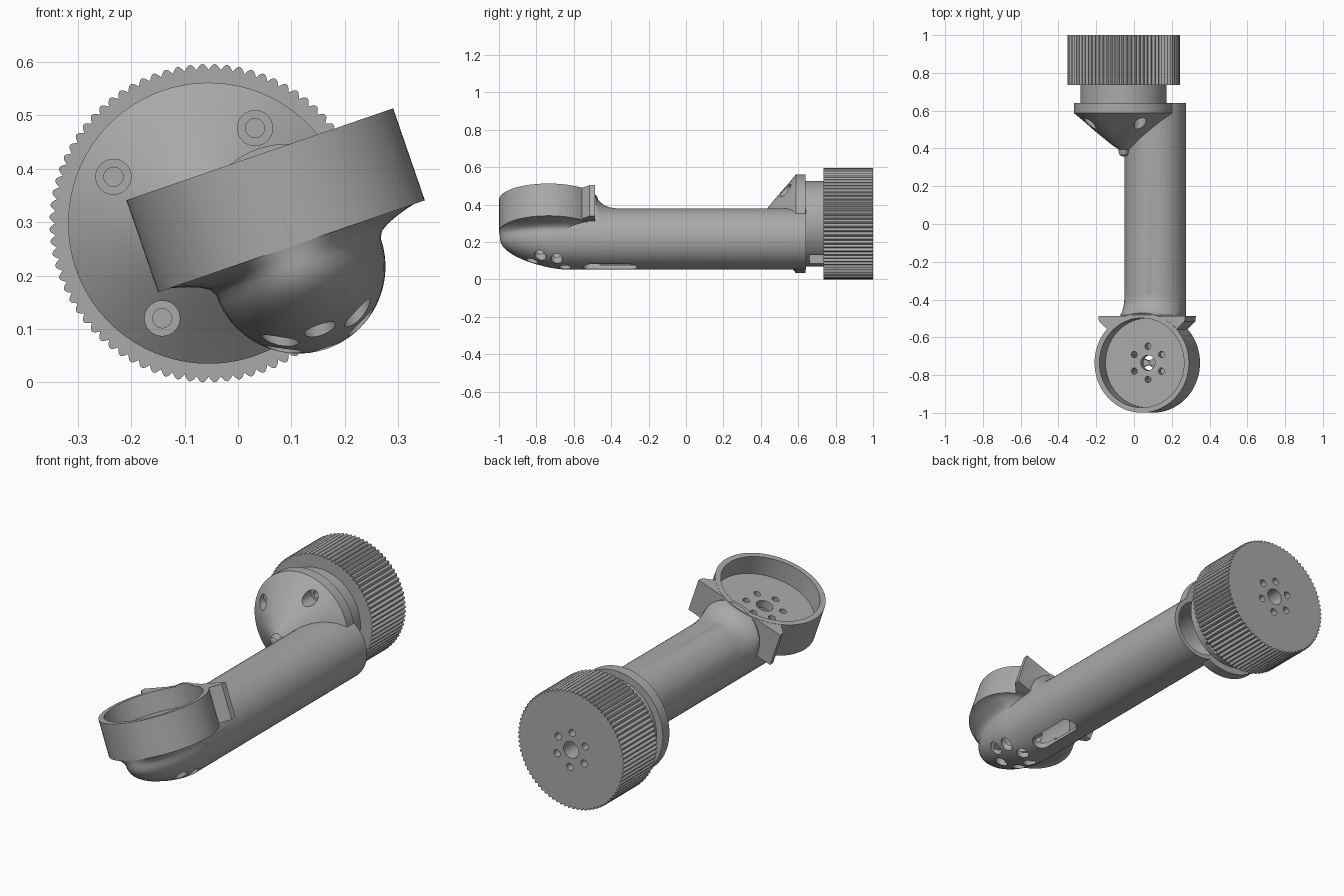
import bpy, bmesh, math
from math import cos, sin, pi, radians
from mathutils import Matrix, Vector

if "Cube" in bpy.data.objects:
    bpy.data.objects.remove(bpy.data.objects["Cube"])

grey = bpy.data.materials.new("plain grey")
grey.use_nodes = True
grey.diffuse_color = (0.4, 0.4, 0.4, 1)
grey.node_tree.nodes["Principled BSDF"].inputs["Base Color"].default_value = (0.4, 0.4, 0.4, 1)

TUBE_R = 0.163
CUP_Y = -0.735
# Arm frame: origin on the tube axis, rolled so its z is the cup axis
ARM = Matrix.Translation((0.113, 0, 0.217)) @ Matrix.Rotation(radians(-19), 4, 'Y')
ALONG_Y = Matrix.Rotation(radians(-90), 4, 'X')
HUB = Matrix.Translation((-0.055, 0, 0.298)) @ ALONG_Y
TUBE = ARM @ ALONG_Y
CUP = ARM @ Matrix.Translation((0, CUP_Y, 0))


def loft(name, rings, matrix):
    """Skin a list of equal point rings and cap both ends."""
    bm = bmesh.new()
    rows = [[bm.verts.new(matrix @ Vector(p)) for p in ring] for ring in rings]
    n = len(rows[0])
    for a, b in zip(rows, rows[1:]):
        for i in range(n):
            bm.faces.new((a[i], a[(i + 1) % n], b[(i + 1) % n], b[i]))
    bm.faces.new(rows[0])
    bm.faces.new(rows[-1])
    bmesh.ops.recalc_face_normals(bm, faces=bm.faces)
    mesh = bpy.data.meshes.new(name)
    bm.to_mesh(mesh)
    bm.free()
    mesh.materials.append(grey)
    obj = bpy.data.objects.new(name, mesh)
    bpy.context.collection.objects.link(obj)
    return obj


def circle(r, h, n=64, cx=0, cy=0):
    return [(cx + r * cos(2 * pi * i / n), cy + r * sin(2 * pi * i / n), h) for i in range(n)]


def turned(name, profile, matrix, n=64, cx=0, cy=0):
    return loft(name, [circle(r, h, n, cx, cy) for r, h in profile], matrix)


def rod(r, h0, h1, matrix, n=64, cx=0, cy=0):
    return turned("helper", [(r, h0), (r, h1)], matrix, n, cx, cy)


def combine(target, operand, operation):
    mod = target.modifiers.new("bool", 'BOOLEAN')
    mod.operation, mod.solver, mod.object = operation, 'EXACT', operand
    bpy.context.view_layer.objects.active = target
    bpy.ops.object.modifier_apply(modifier=mod.name)
    bpy.data.objects.remove(operand)


def hex_holes(r, h0, h1, matrix, start):
    for k in range(6):
        a = radians(start + 60 * k)
        yield rod(r, h0, h1, matrix, 20, 0.088 * cos(a), 0.088 * sin(a))


def smooth(obj):
    bpy.ops.object.select_all(action='DESELECT')
    obj.select_set(True)
    bpy.context.view_layer.objects.active = obj
    bpy.ops.object.shade_smooth_by_angle(angle=radians(30))


# Rounded nose under the cup, flaring out to the cup rim
def nose_ring(w, n=64):
    k = max(0, w / 0.045) ** 2
    half = math.sqrt(TUBE_R ** 2 - w * w)
    reach = 0.345 * (1 - (min(w, 0) / TUBE_R) ** 2) ** 0.75
    half += k * (0.264 - half)
    reach += k * (0.264 - reach)
    back = 0.1 + k * 0.164
    mid = -0.65 - k * 0.085
    ring = []
    for i in range(n):
        s = sin(2 * pi * i / n)
        ring.append((half * cos(2 * pi * i / n), mid + s * (back if s > 0 else reach), w))
    return ring


levels = [-0.1629 * cos(pi / 2 * i / 14) for i in range(15)] + [0.012, 0.022, 0.03, 0.036, 0.041, 0.045]
parts = [loft("nose", [nose_ring(w) for w in levels], ARM)]

# Cup wall, with the back plate and its two pointed ears
parts.append(rod(0.264, 0.04, 0.222, CUP, 96))
half_plate = [(0.243, -0.487), (0.24, -0.515), (0.15, -0.6)]
outline = half_plate + [(-x, y) for x, y in reversed(half_plate)]
parts.append(loft("ears", [[(x, y, w) for x, y in outline] for w in (0.046, 0.221)], ARM))

# Fillet rising from the tube to the back plate
steps = [(0.0, -0.37), (0.006, -0.41), (0.02, -0.44), (0.042, -0.465), (0.07, -0.482), (0.07, -0.5)]
parts.append(loft("fillet", [circle(TUBE_R, y, 64, 0, -up) for up, y in steps], TUBE))

# Cone with rounded tip, and the flange
parts.append(turned("cone", [(0.008, 0.358), (0.02, 0.364), (0.026, 0.38), (0.028, 0.395), (0.07, 0.425),
                             (0.15, 0.49), (0.21, 0.543), (0.263, 0.587), (0.263, 0.64)], HUB, 96))

body = rod(TUBE_R, -0.65, 0.641, TUBE)
body.name = "arm_body"
for part in parts:
    combine(body, part, 'UNION')

# Hollow tube, hollow nose and cup recess
cutters = [rod(0.14, -0.46, 0.7, TUBE),
           rod(0.1, -0.75, -0.4, TUBE, 64, 0, 0.03),
           rod(0.105, -0.1, 0.08, CUP),
           rod(0.237, 0.122, 0.3, CUP, 96),
           rod(0.04, 0.05, 0.15, CUP, 32)]
cutters += hex_holes(0.017, 0.06, 0.15, CUP, 30)
# Access holes through the nose
cutters += hex_holes(0.031, -0.25, 0.0, CUP, 30)
# Slot under the tube
slot = []
for i in range(32):
    a = 2 * pi * (i + 0.5) / 32
    slot.append((0.042 * cos(a), -0.405 + 0.042 * sin(a) + (0.103 if sin(a) > 0 else -0.103)))
cutters.append(loft("slot", [[(x, y, w) for x, y in slot] for w in (-0.25, -0.05)], ARM))
# Counterbored screw holes in the cone
for deg in (64, 154, 244):
    x, y = 0.198 * cos(radians(deg)), -0.198 * sin(radians(deg))
    cutters.append(rod(0.033, 0.4, 0.585, HUB, 32, x, y))
    cutters.append(rod(0.018, 0.55, 0.63, HUB, 24, x, y))
for cutter in cutters:
    combine(body, cutter, 'DIFFERENCE')
smooth(body)

# Collar between flange and wheel, with a small side notch
collar = turned("collar", [(0.228, 0.637), (0.228, 0.74)], HUB, 96)
notch = [(0.03, 0.05), (0.25, 0.05), (0.25, 0.13), (0.03, 0.13)]
combine(collar, loft("notch", [[(x, y, z) for x, z in notch] for y in (0.66, 0.734)], Matrix()), 'DIFFERENCE')
smooth(collar)

# Knurled wheel with convex ribs
RIBS, PER_RIB = 80, 8
rim = []
for i in range(RIBS * PER_RIB):
    a = 2 * pi * i / (RIBS * PER_RIB)
    r = 0.287 + 0.011 * abs(sin(RIBS * a / 2))
    rim.append((r * cos(a), r * sin(a)))
wheel = loft("knurled_wheel", [[(x, y, h) for x, y in rim] for h in (0.735, 1.0)], HUB)
combine(wheel, rod(0.042, 0.9, 1.1, HUB, 32), 'DIFFERENCE')
for hole in hex_holes(0.018, 0.9, 1.1, HUB, 26):
    combine(wheel, hole, 'DIFFERENCE')
smooth(wheel)
